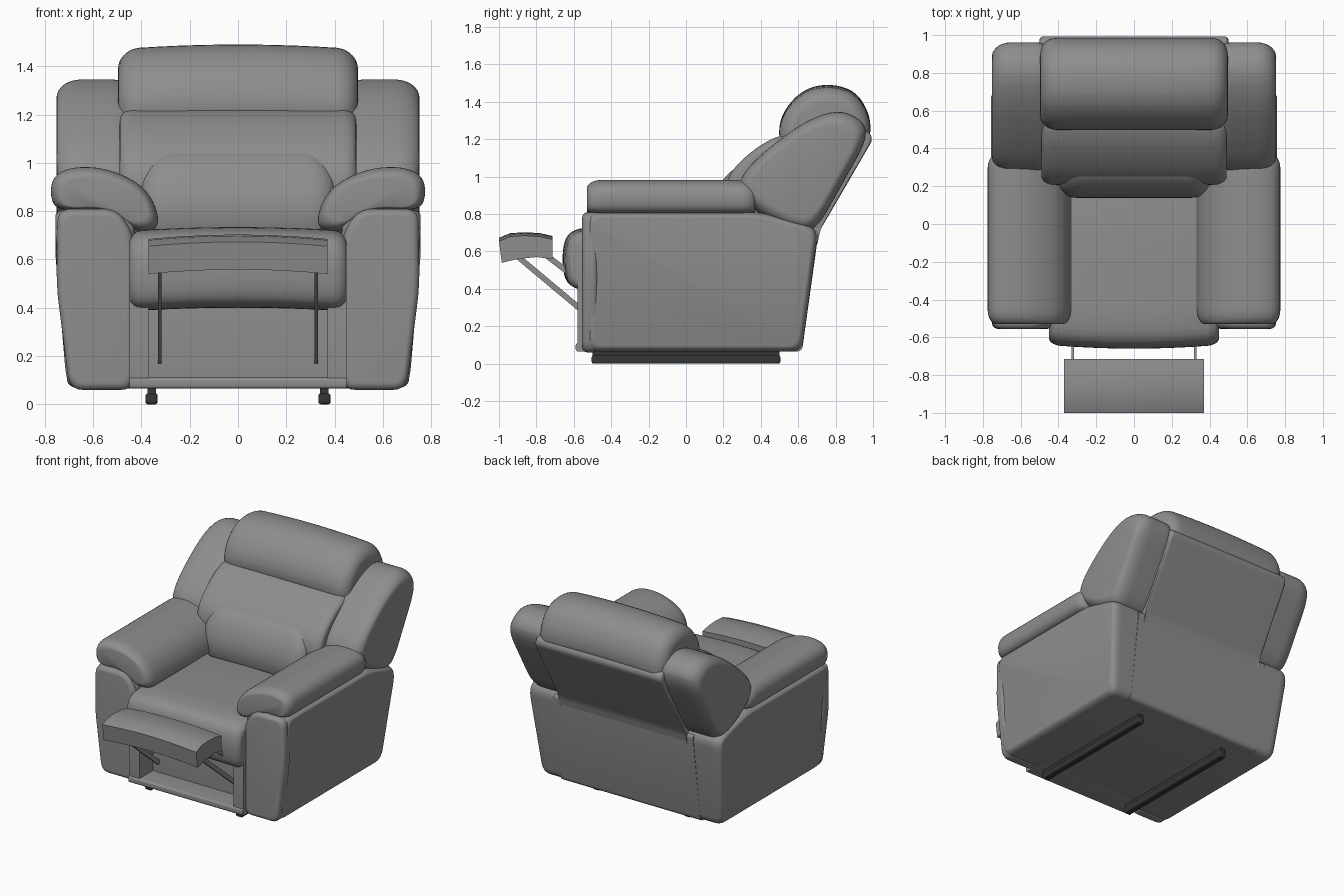
import bpy
import bmesh
from math import sin, cos, pi
from mathutils import Vector

if "Cube" in bpy.data.objects:
    bpy.data.objects.remove(bpy.data.objects["Cube"])


def material(name, rgb):
    m = bpy.data.materials.new(name)
    m.diffuse_color = (*rgb, 1)
    m.use_nodes = True
    bsdf = m.node_tree.nodes["Principled BSDF"]
    bsdf.inputs["Base Color"].default_value = (*rgb, 1)
    bsdf.inputs["Roughness"].default_value = 0.7
    return m


LEATHER = material("grey leather", (0.27, 0.27, 0.27))
RAIL = material("dark rail", (0.035, 0.037, 0.037))


def fillet(points, radius, steps=5):
    """Round every corner of a closed 2D outline."""
    if radius == 0:
        return [Vector(p) for p in points]
    pts = [Vector(p) for p in points]
    out = []
    for i, p in enumerate(pts):
        ends = []
        for q in (pts[i - 1], pts[(i + 1) % len(pts)]):
            d = q - p
            ends.append(p + d.normalized() * min(radius, d.length * 0.49))
        for k in range(steps + 1):
            t = k / steps
            out.append(ends[0] * (1 - t) ** 2 + p * 2 * t * (1 - t) + ends[1] * t * t)
    return out


def pillow(name, outline, lo, hi, corner=0.5, puff=0.0, inset=None,
           axis="x", warp=None, side=1, mat=LEATHER):
    """Sweep an outline along an axis from lo to hi, with rounded ends."""
    inset = puff if inset is None else inset
    ring = fillet(outline, corner)
    low = Vector((min(p.x for p in ring), min(p.y for p in ring)))
    high = Vector((max(p.x for p in ring), max(p.y for p in ring)))
    mid, half = (low + high) / 2, (high - low) / 2

    # Stations along the sweep: rounded start, straight middle, rounded end
    arc = [i / 7 * pi / 2 for i in range(7)] if puff else []
    ends = [(puff * (1 - cos(a)), inset * (1 - sin(a))) for a in arc]
    ends = [(puff - puff * cos(a), inset - inset * sin(a)) for a in arc]
    a0, a1 = lo + puff, hi - puff
    stations = [(lo + d, cut) for d, cut in ends]
    stations += [(a0 + (a1 - a0) * i / 10, 0) for i in range(11)]
    stations += [(hi - d, cut) for d, cut in reversed(ends)]

    bm = bmesh.new()
    rings = []
    for s, cut in stations:
        verts = []
        for p in ring:
            u = mid.x + (p.x - mid.x) * (1 - cut / half.x)
            v = mid.y + (p.y - mid.y) * (1 - cut / half.y)
            co = Vector((s, u, v)) if axis == "x" else Vector((u, s, v))
            if warp:
                co = Vector(warp(*co))
            co.x *= side
            verts.append(bm.verts.new(co))
        rings.append(verts)
    n = len(ring)
    for a, b in zip(rings, rings[1:]):
        for i in range(n):
            bm.faces.new((a[i], a[(i + 1) % n], b[(i + 1) % n], b[i]))
    bm.faces.new(rings[0])
    bm.faces.new(rings[-1])
    bmesh.ops.recalc_face_normals(bm, faces=bm.faces)
    mesh = bpy.data.meshes.new(name)
    bm.to_mesh(mesh)
    bm.free()
    mesh.materials.append(mat)
    ob = bpy.data.objects.new(name, mesh)
    bpy.context.collection.objects.link(ob)
    bpy.ops.object.select_all(action="DESELECT")
    ob.select_set(True)
    bpy.context.view_layer.objects.active = ob
    bpy.ops.object.shade_smooth_by_angle(angle=0.8)
    return ob


def block(name, lo, hi, **kw):
    outline = [(lo[1], lo[2]), (hi[1], lo[2]), (hi[1], hi[2]), (lo[1], hi[2])]
    return pillow(name, outline, lo[0], hi[0], **kw)


def bar(name, a, b, x, width, side):
    """Thin flat strut between two (y, z) points."""
    a, b = Vector(a), Vector(b)
    w = (b - a).normalized().orthogonal() * width / 2
    return pillow(name, [a + w, b + w, b - w, a - w], x - 0.007, x + 0.007,
                  corner=0, side=side)


def taper(x, y, z):
    """Draw the lower outside of the body inward."""
    t = max(0, 1 - z / 0.55)
    return x - 0.065 * t ** 1.5 * max(0, (x - 0.4) / 0.35), y, z


# Body core with the sloped rear panel
pillow("base_core", [(-0.43, 0.065), (0.62, 0.065), (0.71, 0.71), (0.3, 0.71), (-0.43, 0.5)],
       -0.55, 0.55, corner=0.03)

# Front frame around the footrest recess
block("front_bottom_rail", (-0.45, -0.59, 0.065), (0.45, -0.4, 0.11), corner=0.015)

# Seat cushion with rounded front roll
pillow("seat_cushion",
       [(-0.56, 0.4), (-0.65, 0.43), (-0.665, 0.6), (-0.63, 0.71), (-0.5, 0.735),
        (-0.1, 0.73), (0.35, 0.71), (0.35, 0.45), (-0.3, 0.4)],
       -0.45, 0.45, corner=0.08, puff=0.06, inset=0.035,
       warp=lambda x, y, z: (x, y + 0.02 * (x / 0.45) ** 2 * (y < -0.4),
                             z - 0.015 * (x / 0.45) ** 2))

# Backrest: three stacked rolls and a flat rear panel
pillow("head_roll",
       [(0.49, 1.2), (0.51, 1.34), (0.62, 1.465), (0.76, 1.5), (0.91, 1.46),
        (0.99, 1.32), (0.98, 1.18), (0.8, 1.05), (0.58, 1.1)],
       -0.497, 0.497, puff=0.09, inset=0.08,
       warp=lambda x, y, z: (x, y, z - 0.02 * (x / 0.5) ** 2))
pillow("middle_roll",
       [(0.57, 1.24), (0.42, 1.19), (0.25, 1.05), (0.2, 0.93), (0.22, 0.76),
        (0.32, 0.67), (0.65, 0.72), (0.86, 1.12)],
       -0.49, 0.49, puff=0.06, inset=0.04)
pillow("lumbar_roll",
       [(0.36, 1.08), (0.24, 1.04), (0.16, 0.93), (0.13, 0.79), (0.17, 0.66),
        (0.5, 0.68), (0.55, 0.98)],
       -0.4, 0.4, puff=0.1, inset=0.07,
       warp=lambda x, y, z: (x * (1 - 0.6 * max(0, z - 0.92)), y, z))
pillow("rear_panel",
       [(0.9, 1.24), (0.975, 1.245), (1.0, 1.2), (0.715, 0.71), (0.69, 0.6), (0.55, 0.62)],
       -0.5, 0.5, corner=0.03, puff=0.02)

for s, label in ((1, "left"), (-1, "right")):
    # Upholstered side body and its padded front face
    pillow(label + "_side_body",
           [(-0.53, 0.065), (0.62, 0.065), (0.705, 0.7), (0.66, 0.74), (0.4, 0.81), (-0.53, 0.81)],
           0.43, 0.757, corner=0.06, puff=0.06, inset=0.03, warp=taper, side=s)
    pillow(label + "_arm_front",
           [(0.44, 0.06), (0.75, 0.06), (0.752, 0.5), (0.748, 0.81), (0.5, 0.81), (0.43, 0.7)],
           -0.555, -0.47, corner=0.06, puff=0.03, axis="y", warp=taper, side=s)

    # Drooping arm pad
    pillow(label + "_arm_pad",
           [(0.775, 0.83), (0.775, 0.94), (0.69, 0.985), (0.55, 0.98), (0.41, 0.92),
            (0.34, 0.83), (0.325, 0.725), (0.42, 0.71), (0.5, 0.78), (0.6, 0.81), (0.72, 0.8)],
           -0.53, 0.37, puff=0.08, inset=0.045, axis="y", side=s)

    # Wing beside the backrest
    pillow(label + "_wing",
           [(0.27, 0.9), (0.3, 1.02), (0.46, 1.17), (0.65, 1.305), (0.82, 1.36), (0.95, 1.3),
            (0.97, 1.2), (0.7, 0.72), (0.6, 0.7), (0.42, 0.78)],
           0.42, 0.752, corner=0.12, puff=0.1, inset=0.075, side=s)

    # Recess cheek, footrest linkage and floor rail
    block(label + "_front_cheek", (0.37, -0.58, 0.065), (0.45, -0.4, 0.45), corner=0.02, side=s)
    bar(label + "_long_strut", (-0.92, 0.59), (-0.43, 0.18), 0.325, 0.03, s)
    bar(label + "_short_strut", (-0.8, 0.62), (-0.5, 0.39), 0.325, 0.03, s)
    block(label + "_floor_rail", (0.34, -0.5, 0.03), (0.375, 0.5, 0.07), corner=0, side=s, mat=RAIL)
    block(label + "_floor_runner", (0.333, -0.505, 0), (0.383, 0.505, 0.045),
          corner=0.015, puff=0.01, side=s, mat=RAIL)

# Curved footrest pad
pillow("footrest",
       [(-1.0, 0.655), (-0.94, 0.68), (-0.86, 0.685), (-0.78, 0.68), (-0.715, 0.665),
        (-0.715, 0.56), (-0.8, 0.57), (-0.9, 0.56), (-0.985, 0.54)],
       -0.37, 0.37, corner=0, warp=lambda x, y, z: (x, y, z + 0.018 * (1 - (x / 0.37) ** 2)))
